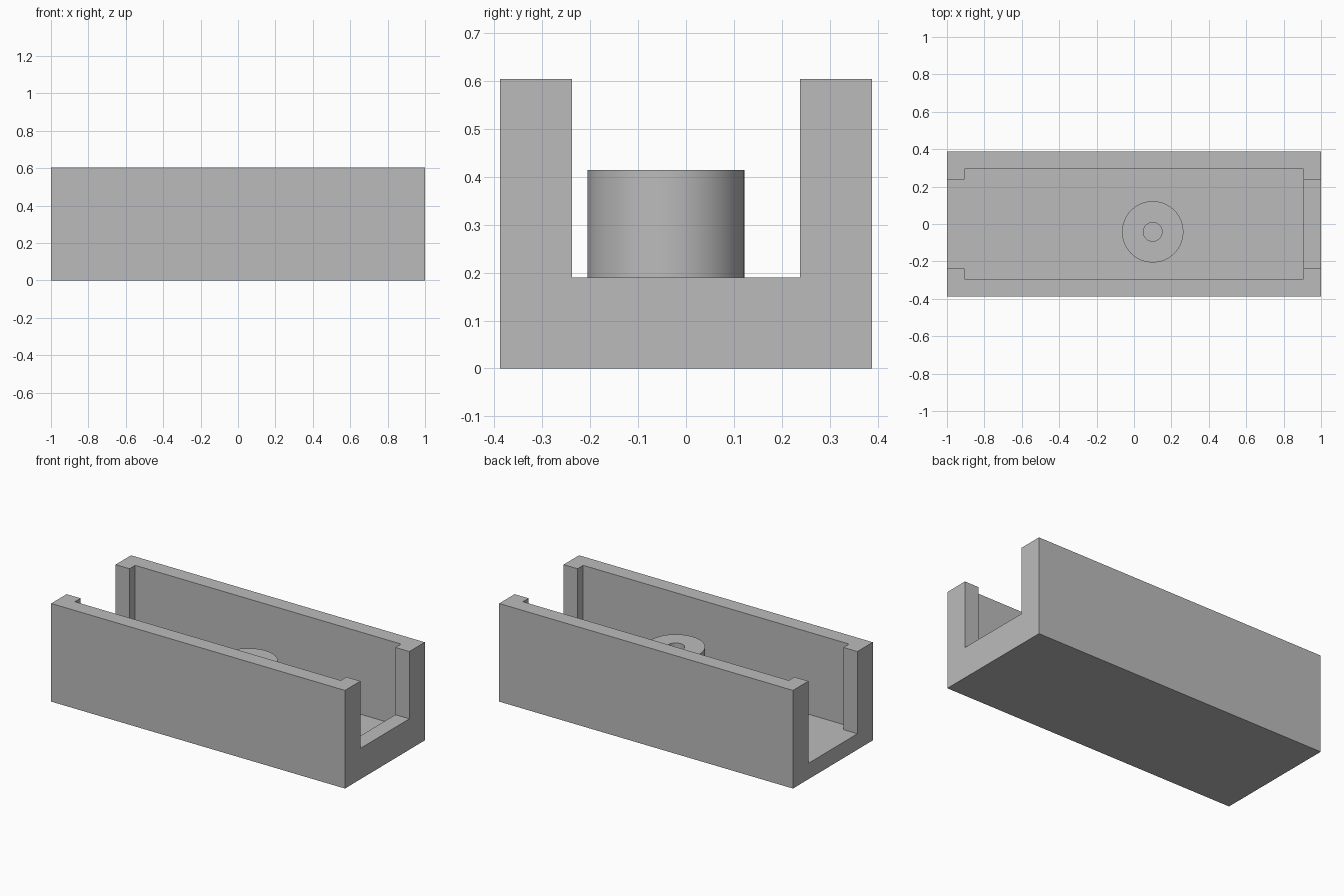
import bpy
import bmesh
import math
from mathutils import Vector

cube = bpy.data.objects.get("Cube")
if cube:
    bpy.data.objects.remove(cube, do_unlink=True)

grey = bpy.data.materials.new("plain_grey")
grey.use_nodes = True
colour = (0.5, 0.5, 0.5, 1)
grey.diffuse_color = colour
grey.node_tree.nodes["Principled BSDF"].inputs["Base Color"].default_value = colour

LENGTH, WIDTH, HEIGHT = 2.0, 0.776, 0.604
WALL = 0.095        # side and end wall thickness
FLOOR = 0.098       # inside floor height
SILL = 0.19         # raised sill at the right-hand opening
GAP = 0.238         # half width of the end openings


def add_object(name, bm):
    mesh = bpy.data.meshes.new(name)
    bm.to_mesh(mesh)
    bm.free()
    mesh.materials.append(grey)
    obj = bpy.data.objects.new(name, mesh)
    bpy.context.collection.objects.link(obj)
    return obj


def box(name, low, high):
    low, high = Vector(low), Vector(high)
    bm = bmesh.new()
    bmesh.ops.create_cube(bm, size=1)
    bmesh.ops.scale(bm, vec=high - low, verts=bm.verts)
    bmesh.ops.translate(bm, vec=(low + high) / 2, verts=bm.verts)
    return add_object(name, bm)


def cut(target, cutter):
    mod = target.modifiers.new("cut", 'BOOLEAN')
    mod.operation = 'DIFFERENCE'
    mod.solver = 'EXACT'
    mod.object = cutter
    bpy.context.view_layer.objects.active = target
    bpy.ops.object.modifier_apply(modifier=mod.name)
    bpy.data.objects.remove(cutter, do_unlink=True)


# Trough: open-topped box with a notch in each end
hx, hy, top = LENGTH / 2, WIDTH / 2, HEIGHT + 0.2
inner_x, inner_y = hx - WALL, hy - WALL
trough = box("trough", (-hx, -hy, 0), (hx, hy, HEIGHT))
cut(trough, box("cavity_cutter", (-inner_x, -inner_y, FLOOR), (inner_x, inner_y, top)))
cut(trough, box("low_opening_cutter", (-hx - 0.1, -GAP, FLOOR), (0, GAP, top)))
cut(trough, box("sill_opening_cutter", (0, -GAP, SILL), (hx + 0.1, GAP, top)))

# Post: bored cylinder, revolved from its wall section
RADIUS, BORE, POST_TOP = 0.164, 0.05, 0.414
section = [(RADIUS, FLOOR), (RADIUS, POST_TOP), (BORE, POST_TOP), (BORE, FLOOR)]
bm = bmesh.new()
verts = [bm.verts.new((r, 0, z)) for r, z in section]
edges = [bm.edges.new(pair) for pair in zip(verts, verts[1:])]
bmesh.ops.spin(bm, geom=verts + edges, axis=(0, 0, 1), cent=(0, 0, 0),
               angle=math.tau, steps=64, use_merge=True)
bmesh.ops.remove_doubles(bm, verts=bm.verts, dist=0.0001)
bmesh.ops.recalc_face_normals(bm, faces=bm.faces)
if max(bm.faces, key=lambda f: f.calc_center_median().z).normal.z < 0:
    bmesh.ops.reverse_faces(bm, faces=bm.faces)
bmesh.ops.translate(bm, vec=(0.1, -0.042, 0), verts=bm.verts)
post = add_object("post", bm)

bpy.ops.object.select_all(action='DESELECT')
post.select_set(True)
bpy.context.view_layer.objects.active = post
bpy.ops.object.shade_smooth_by_angle(angle=math.radians(30))
